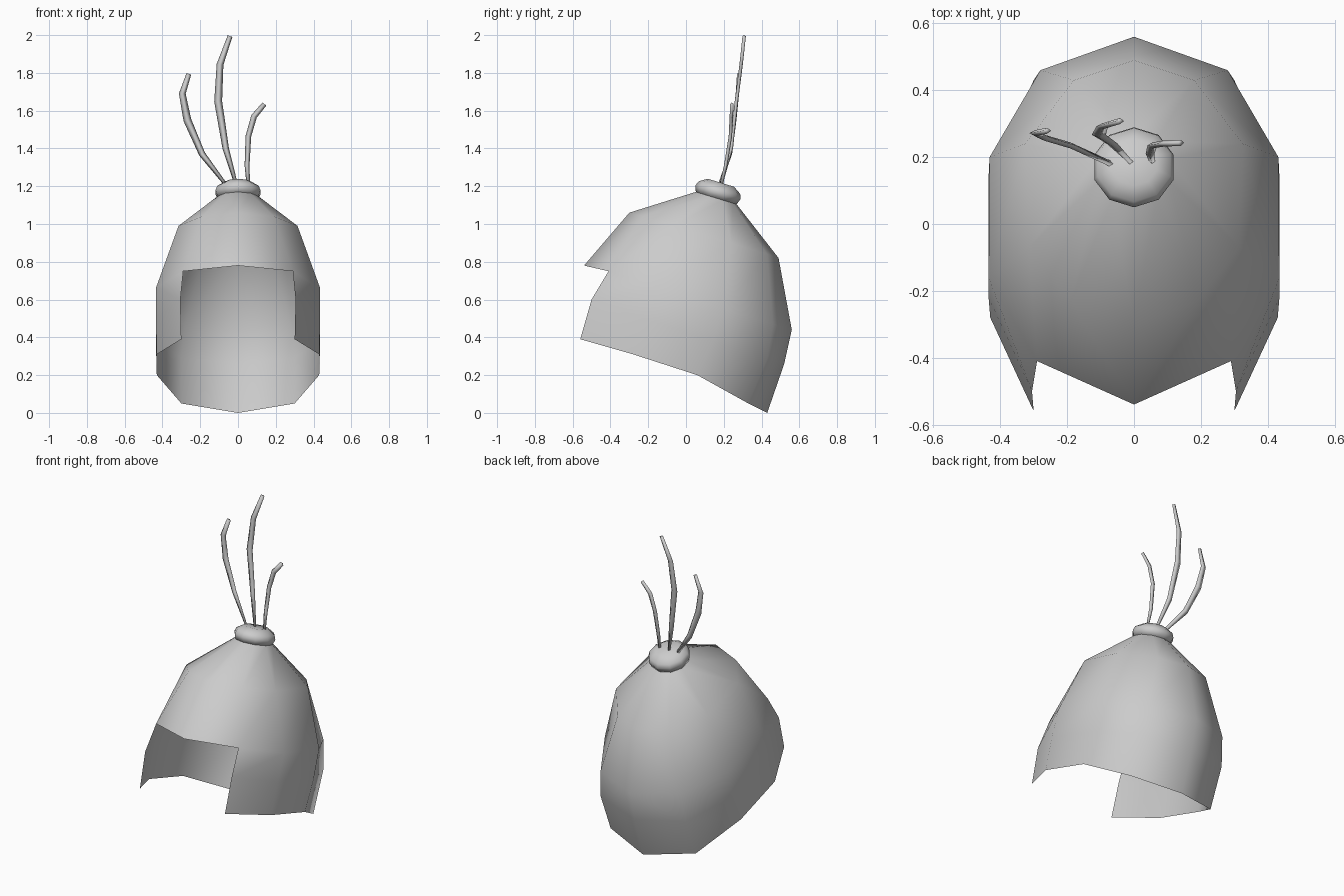
import bpy, math
from mathutils import Vector

if "Cube" in bpy.data.objects:
    bpy.data.objects.remove(bpy.data.objects["Cube"])

AXIS = Vector((0, 0.29, 0.957))      # backward-tilted crown axis
FWD = Vector((0, -0.957, 0.29))      # forward direction in the tilted plane
NECK = Vector((0, 0.16, 1.137))      # centre of the crown opening


def make(name, verts, faces):
    me = bpy.data.meshes.new(name)
    me.from_pydata(verts, [], faces)
    me.polygons.foreach_set("use_smooth", [True] * len(me.polygons))
    ob = bpy.data.objects.new(name, me)
    bpy.context.collection.objects.link(ob)
    return ob


def ring(radius, height, angles):
    return [NECK + AXIS * height + radius * (FWD * math.cos(a) + Vector((1, 0, 0)) * math.sin(a))
            for a in angles]


# Helmet shell: half rows from front centre round to back centre, rim to crown
rows = [
    [None, (.30, -.56, .39), (.43, -.28, .31), (.43, .06, .20), (.30, .33, .05), (0, .43, 0)],
    [None, (.305, -.50, .60), (.435, -.22, .50), (.435, .14, .38), (.30, .43, .29), (0, .52, .26)],
    [(0, -.54, .78), (.29, -.41, .75), (.435, -.16, .66), (.432, .20, .55), (.28, .46, .47), (0, .56, .44)],
    [(0, -.30, 1.06), (.19, -.23, 1.04), (.315, -.07, .99), (.325, .24, .90), (.18, .43, .84), (0, .49, .82)],
    ring(0.113, 0, [math.pi * i / 5 for i in range(6)]),
]
verts, index = [], {}
for r, row in enumerate(rows):
    for c, p in enumerate(row):
        if p is not None:
            index[r, c] = len(verts)
            verts.append(p)
faces = []
for r in range(4):
    for c in range(5):
        keys = [(r, c), (r, c + 1), (r + 1, c + 1), (r + 1, c)]
        if all(k in index for k in keys):        # missing corners leave the face opening
            faces.append([index[k] for k in keys])
shell = make("helmet_shell", verts, faces)
mirror = shell.modifiers.new("Mirror", 'MIRROR')
mirror.use_clip = True

# Crown knob: flattened ten-sided button
n = 10
verts = []
for radius, height in [(.113, 0), (.125, .033), (.115, .058), (.073, .085)]:
    verts += ring(radius, height, [2 * math.pi * i / n for i in range(n)])
faces = [(k * n + i, k * n + (i + 1) % n, (k + 1) * n + (i + 1) % n, (k + 1) * n + i)
         for k in range(3) for i in range(n)]
faces += [tuple(range(n))[::-1], tuple(range(3 * n, 4 * n))]
make("crown_knob", verts, faces)


# Plume strands: thin four-sided ribbons following a path
def strand(name, path, widths):
    pts = [Vector(p) for p in path]
    verts = []
    for i, p in enumerate(pts):
        t = pts[min(i + 1, len(pts) - 1)] - pts[max(i - 1, 0)]
        side = Vector((t.z, 0, -t.x)).normalized() * widths[i] / 2
        depth = Vector((0, 0.009, 0))
        verts += [p - side, p - depth, p + side, p + depth]
    faces = [(4 * k + i, 4 * k + (i + 1) % 4, 4 * k + 4 + (i + 1) % 4, 4 * k + 4 + i)
             for k in range(len(pts) - 1) for i in range(4)]
    m = len(verts)
    faces += [(3, 2, 1, 0), (m - 4, m - 3, m - 2, m - 1)]
    make(name, verts, faces)


W = [.018, .034, .042, .036, .026]
strand("plume_left", [(-.07, .18, 1.215), (-.19, .235, 1.37), (-.268, .258, 1.55),
                      (-.295, .272, 1.69), (-.26, .279, 1.795)], W)
strand("plume_middle", [(-.01, .185, 1.21), (-.065, .24, 1.40), (-.105, .267, 1.65),
                        (-.095, .292, 1.845), (-.042, .308, 1.995)], W)
strand("plume_right", [(.055, .185, 1.20), (.048, .21, 1.31), (.055, .235, 1.465),
                       (.085, .24, 1.57), (.14, .243, 1.635)], [.018, .026, .03, .032, .026])
